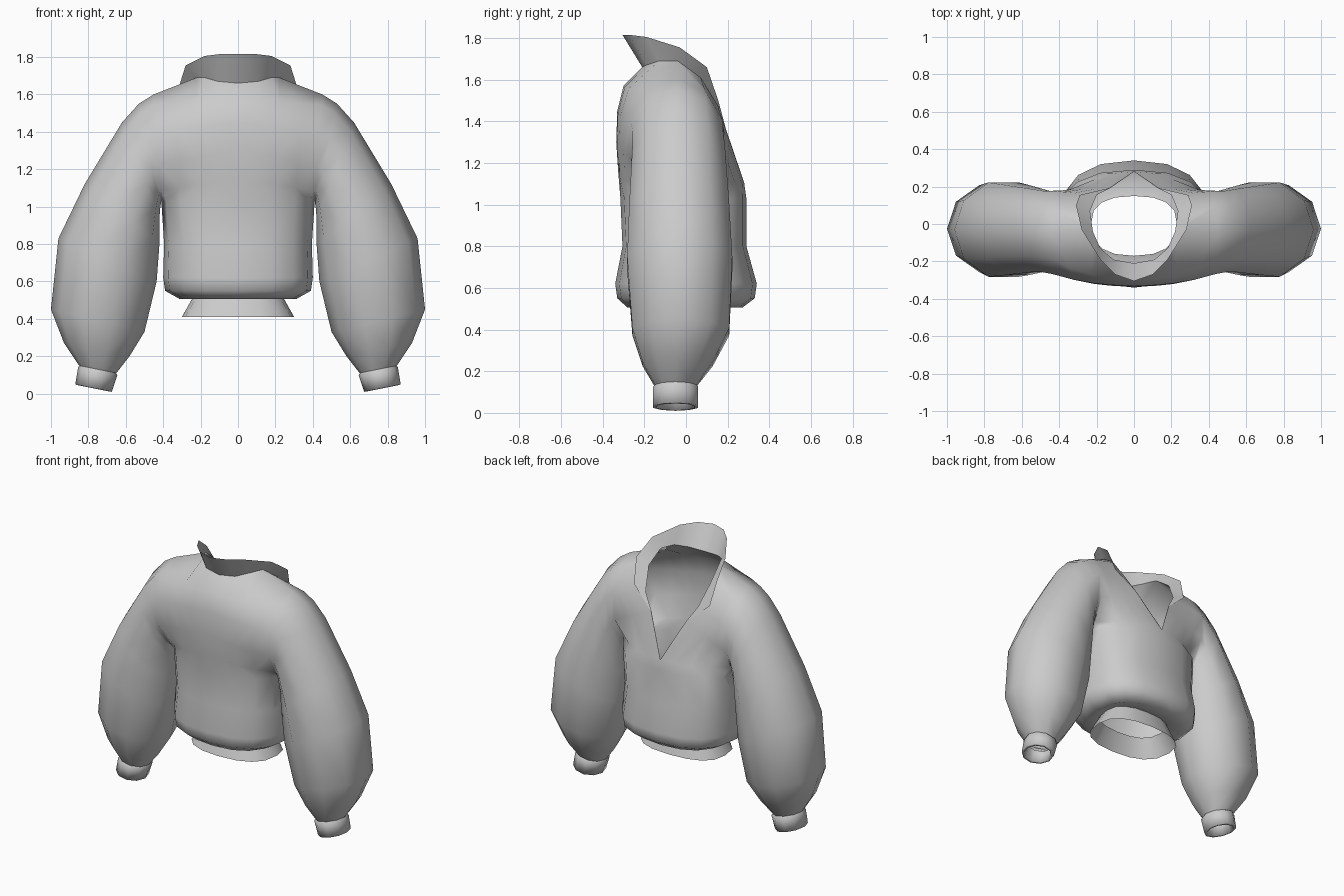
import bpy, bmesh, math
from mathutils import Vector

if "Cube" in bpy.data.objects:
    bpy.data.objects.remove(bpy.data.objects["Cube"])


def build(name, strips):
    """Mesh from strips of point rows: (rows, closed). Half model, mirrored in x."""
    bm = bmesh.new()
    for rows, closed in strips:
        vs = [[bm.verts.new(p) for p in r] for r in rows]
        n = len(vs[0])
        for a, b in zip(vs, vs[1:]):
            for i in range(n if closed else n - 1):
                j = (i + 1) % n
                bm.faces.new((a[i], a[j], b[j], b[i]))
    bmesh.ops.remove_doubles(bm, verts=bm.verts, dist=0.0008)
    bmesh.ops.recalc_face_normals(bm, faces=bm.faces)
    me = bpy.data.meshes.new(name)
    bm.to_mesh(me)
    bm.free()
    ob = bpy.data.objects.new(name, me)
    bpy.context.collection.objects.link(ob)
    m = ob.modifiers.new("Mirror", 'MIRROR')
    m.merge_threshold = 0.001
    me.shade_smooth()
    return ob


def sleeve_ring(ox, oz, ix, iz, y0, y1):
    """Ten-sided ring; index 0 is the inner (armpit) point, 5 the outer one."""
    c = Vector(((ox + ix) / 2, (y0 + y1) / 2, (oz + iz) / 2))
    u = Vector((ox - ix, 0, oz - iz)) / 2
    pts = []
    for k in range(10):
        t = k * math.tau / 10
        pts.append(c - u * math.cos(t) - Vector((0, (y1 - y0) / 2 * 1.04 * math.sin(t), 0)))
    return pts


def torso_ring(z, hx, y0, y1):
    """Half ring of nine points from the -y centre round the side to +y."""
    pts = []
    for k in range(9):
        t = k * math.pi / 8
        s, c = math.sin(t), math.cos(t)
        y = abs(c) ** 0.75 * (y0 if c > 0 else y1) if k != 4 else 0
        pts.append(Vector((hx * max(s, 0) ** 0.85 if k not in (0, 8) else 0, y, z)))
    return pts


def span(a, b, power):
    """Five points across a panel, bulging outwards in y."""
    a, b = Vector(a), Vector(b)
    out = []
    for k in range(5):
        t = k / 4
        p = a.lerp(b, t)
        p.y = a.y + (b.y - a.y) * t ** power
        out.append(p)
    return out


# Sleeves: armhole ring down to the wrist
sleeve = [sleeve_ring(*r) for r in (
    (0.45, 1.60, 0.41, 1.03, -0.27, 0.18),
    (0.53, 1.55, 0.415, 1.00, -0.26, 0.18),
    (0.62, 1.45, 0.42, 0.94, -0.26, 0.19),
    (0.82, 1.12, 0.42, 0.80, -0.275, 0.21),
    (0.96, 0.83, 0.435, 0.60, -0.285, 0.225),
    (1.00, 0.45, 0.50, 0.33, -0.26, 0.21),
    (0.93, 0.27, 0.58, 0.20, -0.21, 0.13),
    (0.85, 0.15, 0.65, 0.11, -0.15, 0.05))]
arm = sleeve[0]

# Lower torso with the puffed hem turned under
lower = [torso_ring(*r) for r in (
    (0.535, 0.23, -0.17, 0.15),
    (0.505, 0.31, -0.28, 0.27),
    (0.55, 0.39, -0.33, 0.33),
    (0.62, 0.40, -0.34, 0.34),
    (0.80, 0.395, -0.305, 0.29),
    (1.03, 0.41, -0.315, 0.29))]
lower[-1][4] = arm[0]

# Neckline, from the high side (-y) round to the V point (+y)
neck = [(0, -0.21, 1.66), (0.11, -0.19, 1.67), (0.18, -0.13, 1.69), (0.22, -0.04, 1.69),
        (0.235, 0.07, 1.61), (0.20, 0.155, 1.47), (0.13, 0.19, 1.36), (0, 0.28, 1.10)]

# Upper panels between centre line or neckline and armhole
closed_side = [lower[-1][:5]]
for i, (y, z) in enumerate(((-0.325, 1.15), (-0.335, 1.30), (-0.33, 1.45), (-0.30, 1.57)), 1):
    closed_side.append(span((0, y, z), arm[i], 2.2))
closed_side.append(neck[:4] + [arm[5]])
open_side = [lower[-1][:3:-1]]
for i, power in enumerate((2.2, 1.5, 1.1, 1.0), 1):
    open_side.append(span(neck[8 - i], arm[10 - i], power))

body = build("sweater_body", [(lower, False), (closed_side, False),
                              (open_side, False), (sleeve, True)])
# Shoulder fan joins the open side to the neck point
bm = bmesh.new()
bm.from_mesh(body.data)
find = lambda p: min(bm.verts, key=lambda v: (v.co - Vector(p)).length)
tip, top = find(neck[3]), find(arm[5])
row = [find(p) for p in open_side[-1]]
for a, b in zip(row, row[1:]):
    bm.faces.new((a, b, tip))
bm.faces.new((row[-1], top, tip))
bmesh.ops.recalc_face_normals(bm, faces=bm.faces)
bm.to_mesh(body.data)
bm.free()
body.data.shade_smooth()

# Flared collar following the neckline
rim = [(0, -0.305, 1.815), (0.10, -0.27, 1.815), (0.18, -0.19, 1.805), (0.28, -0.03, 1.755),
       (0.31, 0.10, 1.66), (0.29, 0.155, 1.50), (0.132, 0.192, 1.362), (0, 0.281, 1.101)]
build("collar", [([neck, rim], False)])

# Waistband flaring out under the hem
build("waistband", [([torso_ring(0.535, 0.23, -0.17, 0.15),
                      torso_ring(0.41, 0.30, -0.22, 0.19)], False)])

# Cuffs with a turned-in lip
build("cuff", [([sleeve_ring(*r) for r in (
    (0.84, 0.16, 0.66, 0.12, -0.14, 0.04),
    (0.855, 0.14, 0.645, 0.10, -0.16, 0.06),
    (0.87, 0.05, 0.675, 0.01, -0.16, 0.06),
    (0.855, 0.045, 0.69, 0.012, -0.14, 0.04),
    (0.84, 0.13, 0.67, 0.10, -0.135, 0.035))], True)])
